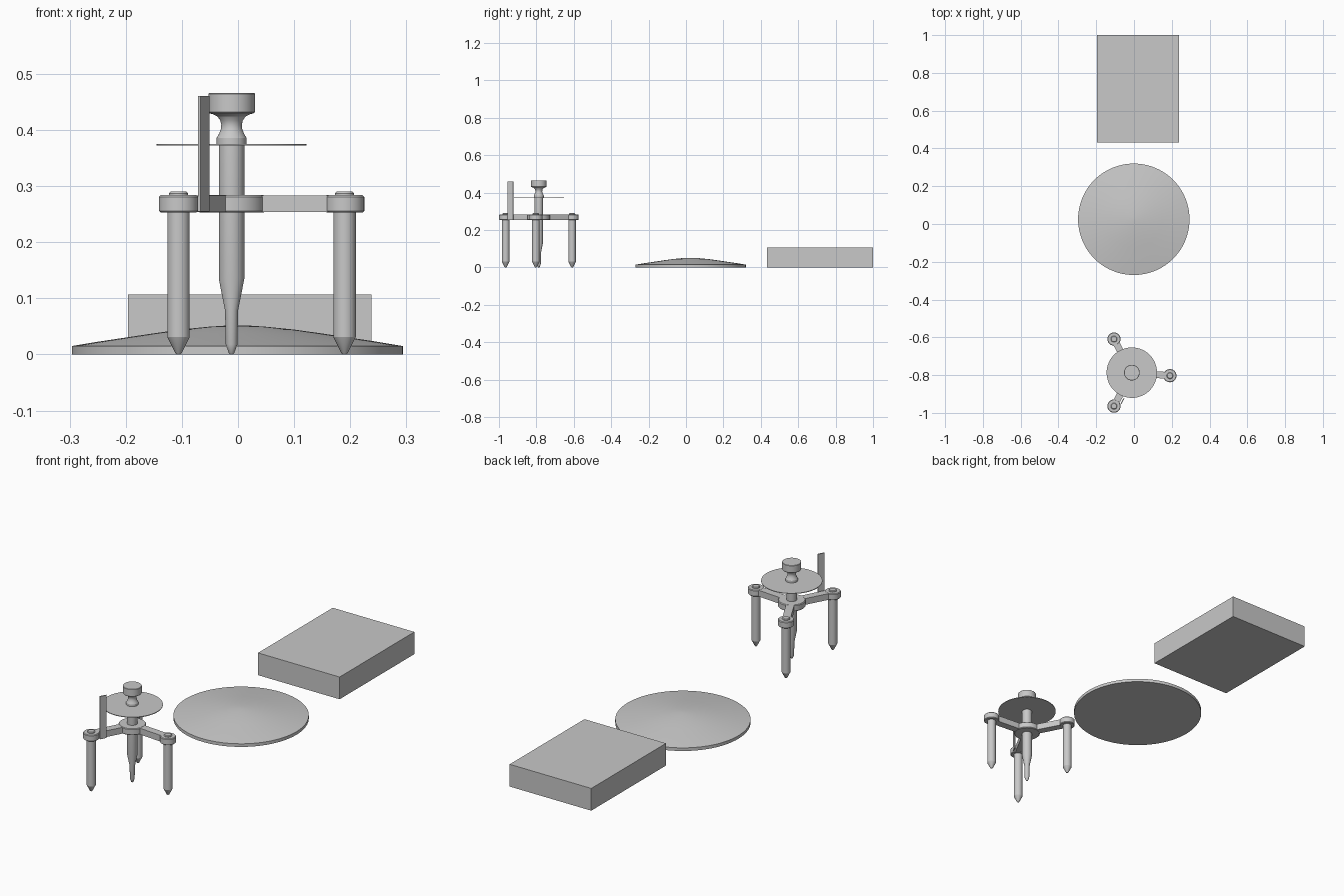
import bpy, bmesh, math
from mathutils import Vector

if "Cube" in bpy.data.objects:
    bpy.data.objects.remove(bpy.data.objects["Cube"])

grey = bpy.data.materials.new("plain_grey")
grey.diffuse_color = (0.58, 0.58, 0.58, 1)
grey.use_nodes = True
grey.node_tree.nodes["Principled BSDF"].inputs["Base Color"].default_value = grey.diffuse_color

CENTER = Vector((-0.0115, -0.787, 0))
FEET = [Vector((0.19, -0.803, 0)), Vector((-0.106, -0.609, 0)), Vector((-0.106, -0.964, 0))]
LOW, HIGH = 0.253, 0.284


def finish(name, bm, loc, smooth=True):
    bmesh.ops.recalc_face_normals(bm, faces=bm.faces)
    me = bpy.data.meshes.new(name)
    bm.to_mesh(me)
    bm.free()
    me.materials.append(grey)
    ob = bpy.data.objects.new(name, me)
    ob.location = loc
    bpy.context.collection.objects.link(ob)
    if smooth:
        bpy.ops.object.select_all(action='DESELECT')
        ob.select_set(True)
        bpy.context.view_layer.objects.active = ob
        bpy.ops.object.shade_smooth_by_angle(angle=math.radians(25))
    return ob


def lathe(name, profile, loc, sides=48):
    """Turned part: (radius, height) points from bottom to top, capped."""
    bm = bmesh.new()
    rings = [[bm.verts.new((r * math.cos(2 * math.pi * i / sides),
                            r * math.sin(2 * math.pi * i / sides), z))
              for i in range(sides)] for r, z in profile]
    for a, b in zip(rings, rings[1:]):
        for i in range(sides):
            j = (i + 1) % sides
            bm.faces.new((a[i], a[j], b[j], b[i]))
    bm.faces.new(rings[0][::-1])
    bm.faces.new(rings[-1])
    return finish(name, bm, loc)


def box(name, size, loc, angle=0):
    bm = bmesh.new()
    bmesh.ops.create_cube(bm, size=1)
    bmesh.ops.scale(bm, vec=size, verts=bm.verts)
    ob = finish(name, bm, loc, smooth=False)
    ob.rotation_euler.z = angle
    return ob


# Rectangular block
box("block", (0.434, 0.568, 0.107), (0.021, 0.716, 0.0535))

# Shallow domed dish
lathe("domed_dish", [(0.295, 0), (0.295, 0.015), (0.25, 0.0225), (0.2, 0.030), (0.15, 0.0375),
                     (0.1, 0.0445), (0.05, 0.0495), (0.02, 0.0515), (0.002, 0.052)],
      (-0.001, 0.025, 0), 96)

# Tripod: legs, rounded arm ends, rivets and arms
for n, foot in enumerate(FEET, 1):
    lathe(f"leg_{n}", [(0.003, 0), (0.006, 0.003), (0.020, 0.031), (0.020, 0.26)], foot, 32)
    lathe(f"arm_end_{n}", [(0.032, LOW), (0.035, LOW + 0.003), (0.035, HIGH - 0.003),
                           (0.032, HIGH)], foot, 40)
    lathe(f"rivet_{n}", [(0.017, HIGH - 0.002), (0.017, HIGH + 0.003), (0.014, HIGH + 0.006)],
          foot, 32)
    d = foot - CENTER
    mid = (foot + CENTER) / 2
    box(f"arm_{n}", (d.length, 0.036, HIGH - LOW - 0.001),
        (mid.x, mid.y, (LOW + HIGH) / 2), math.atan2(d.y, d.x))

# Central hub
lathe("hub", [(0.057, LOW), (0.060, LOW + 0.003), (0.060, HIGH - 0.003), (0.057, HIGH)], CENTER)

# Measuring screw
lathe("screw", [(0.002, 0), (0.005, 0.003), (0.0105, 0.018), (0.0115, 0.078),
                (0.0228, 0.135), (0.0228, 0.375)], CENTER, 32)

# Thin dial disc
lathe("dial_disc", [(0.1335, 0.3725), (0.1335, 0.3755)], CENTER, 64)

# Waisted knob
lathe("knob", [(0.0265, 0.3755), (0.0265, 0.386), (0.022, 0.394), (0.019, 0.402),
               (0.0182, 0.409), (0.020, 0.417), (0.025, 0.424), (0.033, 0.428), (0.040, 0.430),
               (0.0415, 0.432), (0.0415, 0.4645), (0.040, 0.466)], CENTER)

# Upright scale plate beside one arm
d = FEET[2] - CENTER
box("scale_plate", (0.033, 0.005, 0.206), (-0.061, -0.938, 0.358), math.atan2(d.y, d.x))
